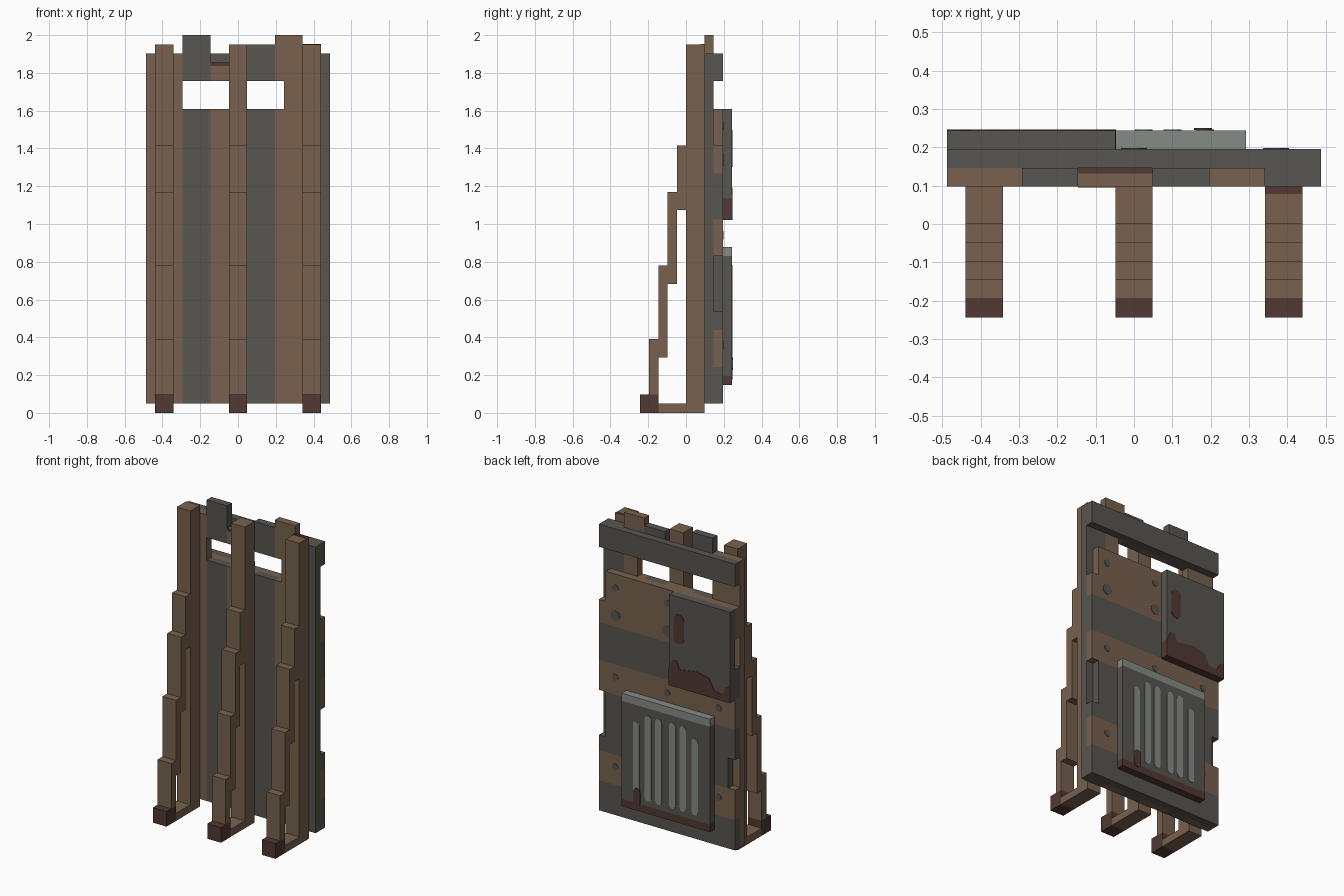
import bpy, bmesh, math

if "Cube" in bpy.data.objects:
    bpy.data.objects.remove(bpy.data.objects["Cube"], do_unlink=True)

U = 2 / 41  # module size: the whole barricade sits on this grid


def material(name, rgb):
    m = bpy.data.materials.new(name)
    m.use_nodes = True
    m.diffuse_color = (*rgb, 1)
    m.node_tree.nodes["Principled BSDF"].inputs["Base Color"].default_value = (*rgb, 1)
    return m


WOOD = material("brown wood", (0.19, 0.12, 0.076))
GREY = material("dark grey", (0.098, 0.092, 0.082))
RUST = material("dark rust", (0.084, 0.040, 0.032))
LIGHT = material("light metal", (0.238, 0.258, 0.238))


def prism(name, pts, y0, y1, mat):
    """Extrude an x-z outline from y0 to y1."""
    bm = bmesh.new()
    face = bm.faces.new([bm.verts.new((x, y0, z)) for x, z in pts])
    out = bmesh.ops.extrude_face_region(bm, geom=[face])
    verts = [g for g in out["geom"] if isinstance(g, bmesh.types.BMVert)]
    bmesh.ops.translate(bm, verts=verts, vec=(0, y1 - y0, 0))
    bmesh.ops.recalc_face_normals(bm, faces=bm.faces)
    me = bpy.data.meshes.new(name)
    bm.to_mesh(me)
    bm.free()
    me.materials.append(mat)
    ob = bpy.data.objects.new(name, me)
    bpy.context.collection.objects.link(ob)
    return ob


def box(name, x, y, z, mat):
    """Box from ranges given in grid modules."""
    (x0, x1), (z0, z1) = [[v * U for v in r] for r in (x, z)]
    return prism(name, [(x0, z0), (x1, z0), (x1, z1), (x0, z1)], y[0] * U, y[1] * U, mat)


def capsule(name, x, z0, z1, r, y, mat, n=6):
    """Thin plate with round ends; a disc when z0 equals z1."""
    arc = [math.pi * i / n for i in range(n + 1)]
    pts = [(x + r * math.cos(a), z1 + r * math.sin(a)) for a in arc]
    pts += [(x - r * math.cos(a), z0 - r * math.sin(a)) for a in arc]
    if z0 == z1:
        pts = pts[:n] + pts[n + 1:-1]
    return prism(name, pts, y - 0.002, y + 0.003, mat)


# Three posts, each with a foot and a stepped brace
for side, x in (("right", -8), ("middle", 0), ("left", 8)):
    w = (x - 1, x + 1)
    box(side + "_post", w, (0, 2), (0, 40), WOOD)
    box(side + "_foot_bar", w, (-3, 0), (0, 1), WOOD)
    box(side + "_foot_cap", w, (-5, -3), (0, 2), RUST)
    for i, (z0, z1) in enumerate(((2, 8), (6, 16), (14, 24), (22, 29))):
        box(f"{side}_brace_{i + 1}", w, (i - 4, i - 3), (z0, z1), WOOD)

# Vertical front planks, broken by the viewing slot
planks = [(-10, -6, 1, 39, WOOD), (-6, -3, 1, 33, GREY), (-6, -3, 36, 41, GREY),
          (-3, 1, 1, 33, WOOD), (-3, 1, 36, 38, WOOD), (1, 4, 1, 33, GREY),
          (1, 4, 36, 40, GREY), (7, 10, 1, 39, GREY)]
for i, (x0, x1, z0, z1, mat) in enumerate(planks):
    box(f"plank_{i + 1}", (x0, x1), (2, 3), (z0, z1), mat)
notched = [(4, 1), (7, 1), (7, 41), (4, 41), (4, 36), (5, 36), (5, 33), (4, 33)]
prism("notched_plank", [(x * U, z * U) for x, z in notched], 2 * U, 3 * U, WOOD)

# Rust on the broken plank end and the left post top
box("plank_rust_front", (-3, 1), (1.96, 2), (37.65, 38.03), RUST)
box("plank_rust_top", (-3, 1), (2.7, 3), (38, 38.05), RUST)
box("post_rust_top", (7, 9), (1.6, 2), (40, 40.05), RUST)

# Horizontal back boards, with bites out of both ends
boards = [(1, 5, -10, 10, GREY), (5, 9, -10, 10, WOOD), (9, 11, -9, 10, GREY),
          (11, 13, -9, 9, GREY), (13, 17, -10, 9, GREY), (17, 21, -10, 10, WOOD),
          (21, 25, -10, 10, GREY), (25, 26, -9, 10, GREY), (26, 29, -9, 10, WOOD),
          (29, 33, -10, 9, WOOD)]
for i, (z0, z1, x0, x1, mat) in enumerate(boards):
    box(f"back_board_{i + 1}", (x0, x1), (3, 4), (z0, z1), mat)
box("top_crossbar", (-10, 10), (3, 4), (36, 39), GREY)

# Nail heads on the brown boards
for z, r in ((0.36, 0.022), (0.94, 0.022), (1.34, 0.034), (1.52, 0.022)):
    for x in (-0.37, 0, 0.37):
        capsule("nail_head", x, z, z, r, 4 * U, GREY)

# Upper plate with a rusted lower edge
box("upper_plate", (-10, -1), (4, 5), (21, 33), GREY)
capsule("upper_plate_rust_spot", -0.12, 1.34, 1.46, 0.037, 5 * U, RUST)
heights = ((0, .11), (.03, .17), (.06, .17), (.08, .12), (.2, .14), (.29, .12),
           (.33, .05), (.38, .04), (.41, .09), (.441, .11))
xs, zs = -U + 0.002, 21 * U - 0.002
edge = [(xs - d, zs + h) for d, h in heights]
prism("upper_plate_rust_edge", edge + [(edge[-1][0], zs), (xs, zs)],
      4 * U + 0.001, 5 * U + 0.003, RUST)

# Lower grille plate: light top, rusted bottom, light slats
box("grille_plate", (-7, 6), (4, 5), (4, 17), GREY)
box("grille_top", (-7, 6), (4, 5), (17, 18), LIGHT)
box("grille_rust", (-7, 6), (4, 5), (3, 4), RUST)
for off, top in ((0.05, 0.76), (0.125, 0.76), (0.21, 0.70)):
    for s in (-1, 1):
        capsule("grille_slat", -U / 2 + s * off, 0.25, top, 0.023, 5 * U, LIGHT)
capsule("grille_rust_drip", 0.18, 0.2, 0.27, 0.024, 5 * U + 0.003, RUST)
